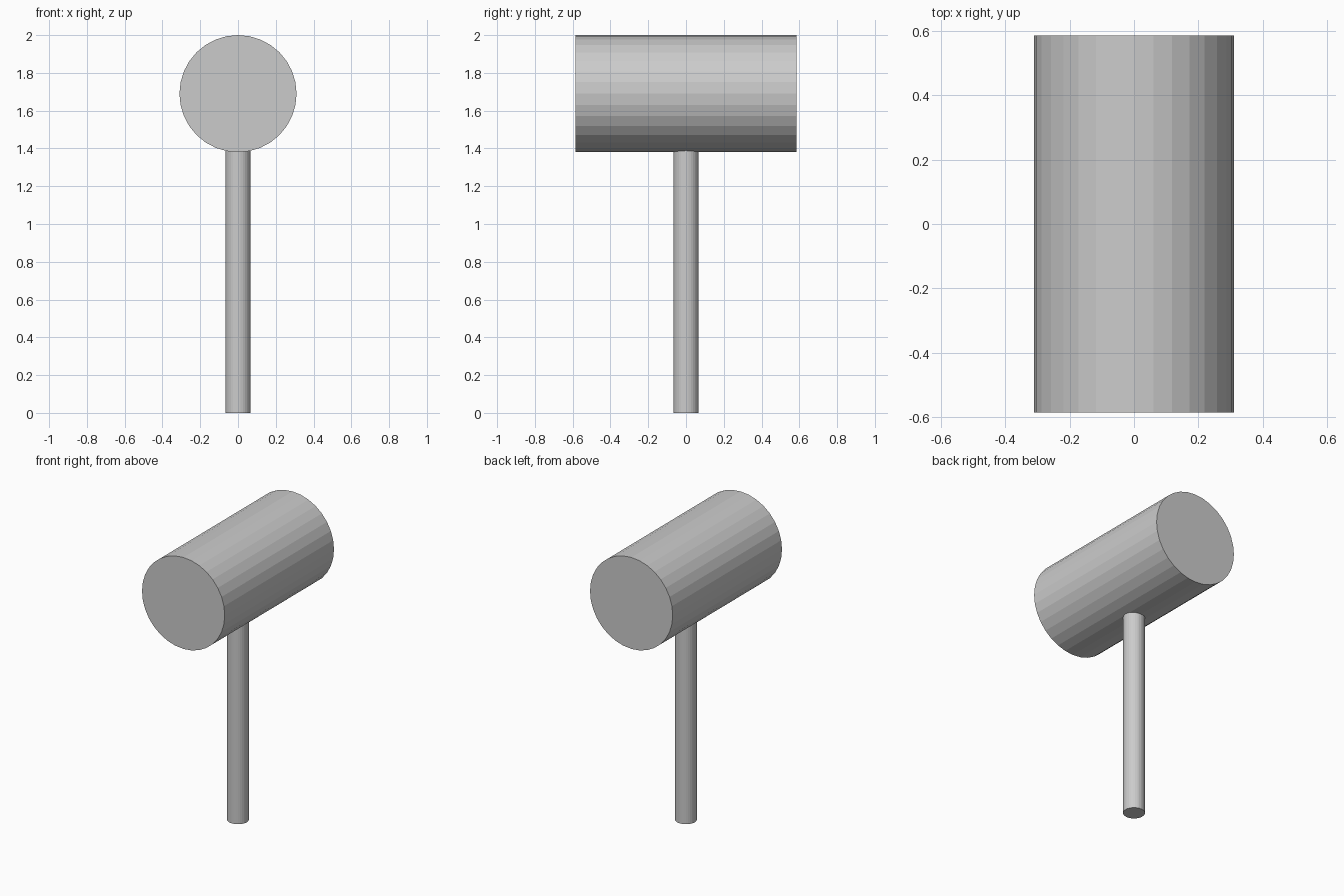
import bpy
from math import pi

if "Cube" in bpy.data.objects:
    bpy.data.objects.remove(bpy.data.objects["Cube"])


def cylinder(name, radius, length, centre_z, tilt=0.0):
    bpy.ops.mesh.primitive_cylinder_add(
        vertices=32, radius=radius, depth=length,
        location=(0, 0, centre_z), rotation=(tilt, 0, 0))
    obj = bpy.context.object
    obj.name = name
    bpy.ops.object.transform_apply(location=False, rotation=True, scale=True)
    return obj


HEAD_RADIUS = 0.31
HEAD_LENGTH = 1.17
HEAD_Z = 2.0 - HEAD_RADIUS
HANDLE_RADIUS = 0.067
HANDLE_TOP = 1.45  # seated inside the head

# Mallet head, lying along y
cylinder("mallet_head", HEAD_RADIUS, HEAD_LENGTH, HEAD_Z, pi / 2)

# Upright handle
cylinder("handle", HANDLE_RADIUS, HANDLE_TOP, HANDLE_TOP / 2)
